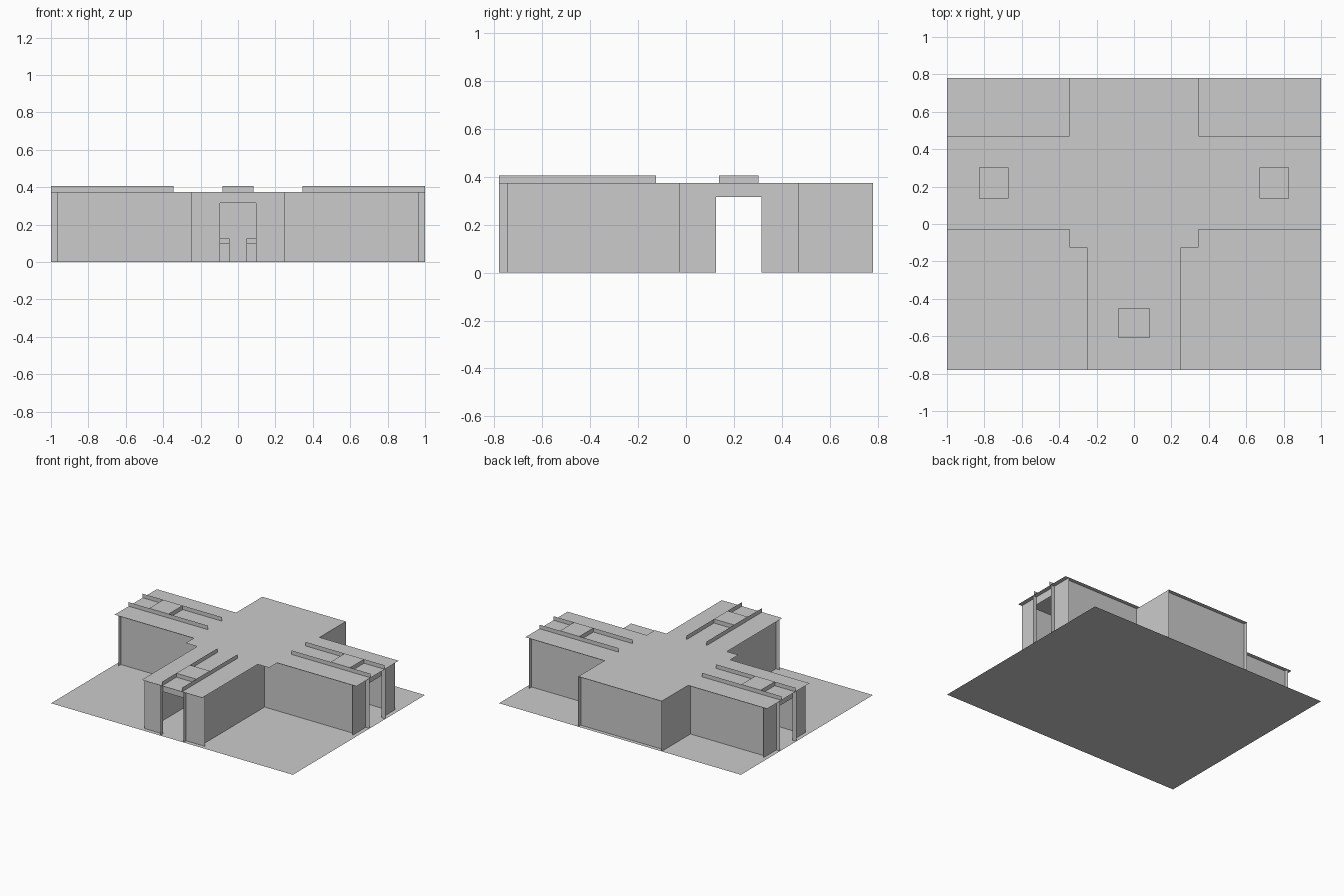
import bpy, math
from mathutils import Matrix, Vector

if "Cube" in bpy.data.objects:
    bpy.data.objects.remove(bpy.data.objects["Cube"])

H, FIN = 0.375, 0.405      # roof height, roof rail height
CY = 0.22                  # centre of the crossing


def mesh(name, polys, mat=None):
    verts, faces = [], []
    for p in polys:
        faces.append(list(range(len(verts), len(verts) + len(p))))
        verts += [(mat @ Vector(v)) if mat else Vector(v) for v in p]
    me = bpy.data.meshes.new(name)
    me.from_pydata(verts, [], faces)
    ob = bpy.data.objects.new(name, me)
    bpy.context.collection.objects.link(ob)
    return ob


def panel(x0, y0, x1, y1, z0, z1):
    return [(x0, y0, z0), (x1, y1, z0), (x1, y1, z1), (x0, y0, z1)]


def flat(x0, x1, y0, y1, z):
    return [(x0, y0, z), (x1, y0, z), (x1, y1, z), (x0, y1, z)]


def box(x0, x1, y0, y1, z0, z1):
    return [flat(x0, x1, y0, y1, z0), flat(x0, x1, y0, y1, z1),
            panel(x0, y0, x1, y0, z0, z1), panel(x1, y0, x1, y1, z0, z1),
            panel(x1, y1, x0, y1, z0, z1), panel(x0, y1, x0, y0, z0, z1)]


# ground slab sheet
mesh("ground", [flat(-1, 1, -0.78, 0.78, 0)])

# cross-shaped flat roof, overhanging the walls
half = [(0.25, -0.78), (0.25, -0.125), (0.345, -0.125), (0.345, -0.03),
        (1, -0.03), (1, 0.47), (0.345, 0.47), (0.345, 0.78)]
outline = half + [(-x, y) for x, y in reversed(half)]
mesh("roof", [[(x, y, H) for x, y in outline]])

# three identical wings: front, right, left (d runs along local -y)
for label, ang, starts in (("front", 0, (0.22, 0.22)),
                           ("right", 90, (0.22, 0.345)),
                           ("left", -90, (0.345, 0.22))):
    m = Matrix.Translation((0, CY, 0)) @ Matrix.Rotation(math.radians(ang), 4, 'Z')
    # recessed side walls
    mesh(label + "_side_walls", [panel(s * 0.22, -d, s * 0.22, -0.968, 0, H)
                                 for s, d in zip((-1, 1), starts)], m)
    # end wall with doorway
    e = -0.968
    mesh(label + "_end_wall", [panel(-0.25, e, -0.095, e, 0, H),
                               panel(0.095, e, 0.25, e, 0, H),
                               panel(-0.095, e, 0.095, e, 0.315, H)], m)
    # door jamb plates under the overhang
    mesh(label + "_door_jambs", [panel(s * 0.095, e, s * 0.095, -1, 0, H)
                                 for s in (-1, 1)], m)
    # roof rails and the box between them
    mesh(label + "_roof_rails", [panel(s * 0.083, -0.345, s * 0.083, -1, H, FIN)
                                 for s in (-1, 1)], m)
    mesh(label + "_roof_box", [flat(-0.083, 0.083, -0.83, -0.67, FIN),
                               panel(-0.083, -0.83, 0.083, -0.83, H, FIN),
                               panel(-0.083, -0.67, 0.083, -0.67, H, FIN)], m)

# rear block: side walls run past the recessed back wall
mesh("rear_side_walls", [panel(s * 0.345, 0.44, s * 0.345, 0.78, 0, H) for s in (-1, 1)])
mesh("rear_wall", [panel(-0.345, 0.75, 0.345, 0.75, 0, H)])

# pair of counters inside the rear block
for label, s in (("left", -1), ("right", 1)):
    a, b = sorted((s * 0.045, s * 0.2))
    mesh(label + "_counter_top", box(a, b, 0.52, 0.6, 0.095, 0.125))
    mesh(label + "_counter_panel", [panel(s * 0.045, 0.56, s * 0.2, 0.56, 0, 0.095)])
